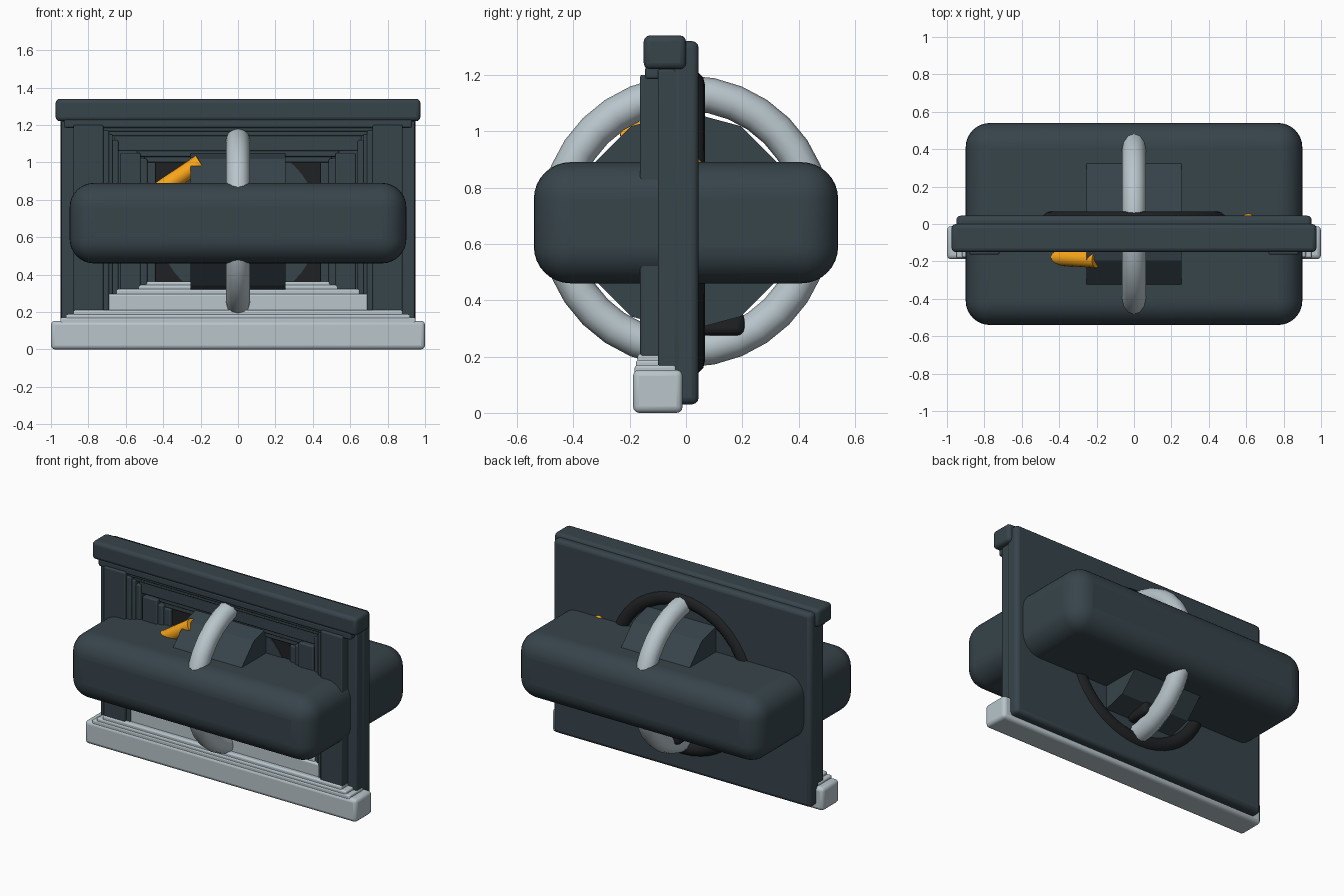
import bpy, math
from mathutils import Vector

if "Cube" in bpy.data.objects:
    bpy.data.objects.remove(bpy.data.objects["Cube"])

def mat(name, c):
    m = bpy.data.materials.new(name)
    m.diffuse_color = (*c, 1)
    m.use_nodes = True
    m.node_tree.nodes["Principled BSDF"].inputs["Base Color"].default_value = m.diffuse_color
    return m

DARK = mat("slate", (0.038, 0.058, 0.07))
LIGHT = mat("pale", (0.48, 0.56, 0.6))
BLACK = mat("black", (0.013, 0.015, 0.017))
GOLD = mat("amber", (0.95, 0.38, 0.01))

def finish(o, name, m, smooth=True):
    o.name = name
    o.data.materials.append(m)
    if smooth:
        bpy.ops.object.shade_smooth_by_angle(angle=math.radians(35))
    return o

def box(name, x, y, z, m=DARK, bev=0.01, seg=3):
    bpy.ops.mesh.primitive_cube_add(size=1, location=[(a + b) / 2 for a, b in (x, y, z)])
    o = bpy.context.object
    o.scale = [b - a for a, b in (x, y, z)]
    bpy.ops.object.transform_apply(location=False, rotation=False, scale=True)
    if bev:
        b = o.modifiers.new("bevel", 'BEVEL')
        b.width, b.segments = bev, seg
    return finish(o, name, m)

def pair(name, x0, x1, y, z):
    for s, side in ((1, "right"), (-1, "left")):
        box(f"{name}_{side}", sorted((s * x0, s * x1)), y, z, bev=0.008)

def cyl(name, a, b, r, m, n=32, smooth=True):
    a, b = Vector(a), Vector(b)
    bpy.ops.mesh.primitive_cylinder_add(vertices=n, radius=r, depth=(b - a).length, location=(a + b) / 2)
    o = bpy.context.object
    o.rotation_euler = (b - a).to_track_quat('Z', 'Y').to_euler()
    return finish(o, name, m, smooth)

def torus(name, loc, rot, R, r, m, n, k):
    bpy.ops.mesh.primitive_torus_add(location=loc, rotation=rot, major_radius=R, minor_radius=r,
                                     major_segments=n, minor_segments=k)
    return finish(bpy.context.object, name, m)

ZC = 0.675
# wall plate and the wide rounded body through it
box("back_plate", (-.95, .95), (-.05, .045), (.03, 1.32), bev=.025)
box("body", (-.9, .9), (-.54, .54), (.46, .89), bev=.13, seg=8)

# top cornice and stepped lintels
box("cornice", (-.975, .975), (-.15, 0), (1.22, 1.34), bev=.022)
box("cornice_step", (-.93, .93), (-.145, -.03), (1.185, 1.23))
for i, (x, y, z0, z1) in enumerate([(.74, -.13, 1.165, 1.2), (.71, -.115, 1.14, 1.17),
                                    (.66, -.1, 1.06, 1.145), (.54, -.085, 1.03, 1.065),
                                    (.5, -.075, 1.0, 1.035)]):
    box(f"lintel_{i}", (-x, x), (y, -.03), (z0, z1), bev=.008)

# stepped side pillars, receding inwards
pair("pillar_edge", .87, .945, (-.1, -.03), (.15, 1.22))
for i, (x0, x1, y, z1) in enumerate([(.72, .88, -.163, 1.2), (.69, .73, -.145, 1.17),
                                     (.67, .70, -.13, 1.15), (.64, .68, -.115, 1.12),
                                     (.52, .63, -.11, 1.05), (.485, .53, -.1, 1.02),
                                     (.44, .49, -.085, 1.0)]):
    pair(f"pillar_{i}", x0, x1, (y, -.03), (.2, z1))

# pale stepped sill
box("sill", (-1, 1), (-.188, -.012), (0, .153), LIGHT, .022)
for i, (x, y, z0, z1) in enumerate([(.95, -.182, .1, .17), (.92, -.178, .1, .188), (.88, -.172, .1, .21),
                                    (.70, -.14, .2, .295), (.65, -.125, .2, .322),
                                    (.59, -.11, .2, .345), (.54, -.098, .2, .362)]):
    box(f"sill_step_{i}", (-x, x), (y, -.035), (z0, z1), LIGHT)

# dark recess panel, disc and rear ring
box("recess_panel", (-.44, .44), (-.06, -.03), (.24, 1.0), BLACK, 0)
cyl("recess_disc", (0, -.066, ZC), (0, -.03, ZC), .43, DARK, 48)
torus("rear_ring", (0, .018, ZC), (math.pi / 2, 0, 0), .49, .05, BLACK, 48, 12)

# faceted drum and pale hoop around it
cyl("drum", (-.253, 0, ZC + .005), (.253, 0, ZC + .005), .39, DARK, 12, False)
torus("hoop", (0, 0, ZC + .005), (0, math.pi / 2, 0), .455, .063, LIGHT, 32, 12)
box("drum_latch", (-.09, .09), (.04, .207), (.275, .36), BLACK, .025)

# amber accents
cyl("amber_rod", (-.52, -.17, .785), (-.2, -.19, 1.0), .045, GOLD, 16)
bpy.ops.mesh.primitive_uv_sphere_add(segments=16, ring_count=10, radius=.045, location=(.61, .018, .865))
finish(bpy.context.object, "amber_knob", GOLD)
